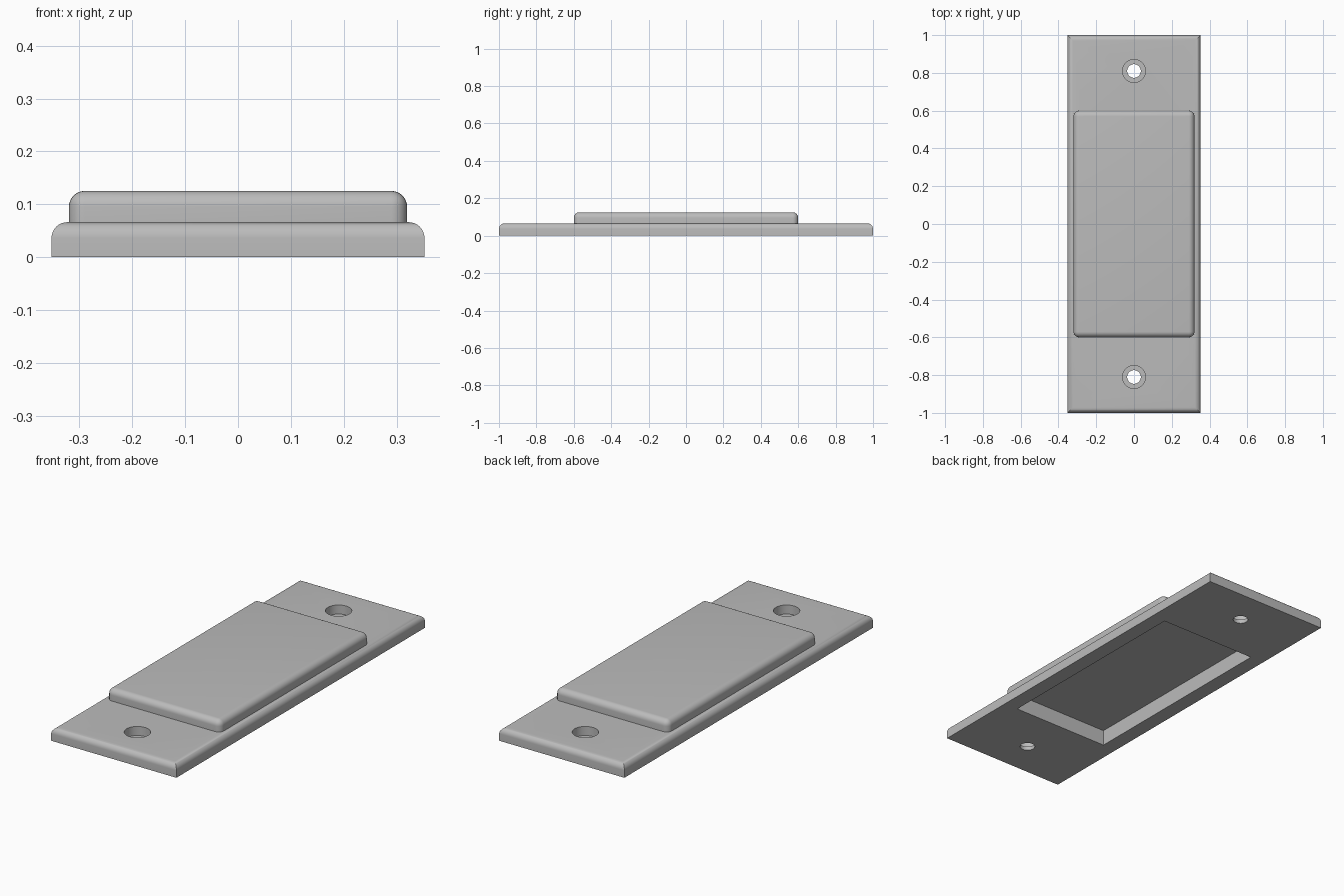
import bpy
import bmesh
from mathutils import Matrix

old = bpy.data.objects.get("Cube")
if old:
    bpy.data.objects.remove(old, do_unlink=True)

grey = bpy.data.materials.new("plain grey")
grey.use_nodes = True
grey.diffuse_color = (0.5, 0.5, 0.5, 1)
grey.node_tree.nodes["Principled BSDF"].inputs["Base Color"].default_value = (0.5, 0.5, 0.5, 1)

BASE_TOP = 0.066
FILLET = 0.03


def add_object(name, bm):
    mesh = bpy.data.meshes.new(name)
    bm.to_mesh(mesh)
    bm.free()
    mesh.materials.append(grey)
    obj = bpy.data.objects.new(name, mesh)
    bpy.context.collection.objects.link(obj)
    return obj


def block(name, width, length, bottom, top, round_top=False, round_corners=False):
    """Box with optional fillets on its top rim and upright corners."""
    bm = bmesh.new()
    place = Matrix.Translation((0, 0, (bottom + top) / 2))
    size = Matrix.Diagonal((width, length, top - bottom, 1))
    bmesh.ops.create_cube(bm, size=1, matrix=place @ size)
    mid = (bottom + top) / 2
    edges = []
    for e in bm.edges:
        above = [v.co.z > mid for v in e.verts]
        if (round_top and all(above)) or (round_corners and any(above) and not all(above)):
            edges.append(e)
    if edges:
        bmesh.ops.bevel(bm, geom=edges, offset=FILLET, segments=8,
                        profile=0.5, affect='EDGES')
    return add_object(name, bm)


def drill(name, radius, y, bottom, top):
    bm = bmesh.new()
    bmesh.ops.create_cone(bm, cap_ends=True, segments=48, radius1=radius, radius2=radius,
                          depth=top - bottom,
                          matrix=Matrix.Translation((0, y, (bottom + top) / 2)))
    return add_object(name, bm)


def cut(target, cutter):
    mod = target.modifiers.new(cutter.name, 'BOOLEAN')
    mod.operation = 'DIFFERENCE'
    mod.solver = 'EXACT'
    mod.object = cutter
    bpy.context.view_layer.objects.active = target
    bpy.ops.object.modifier_apply(modifier=mod.name)


# Mounting plate and raised cover
plate = block("base_plate", 0.706, 2.0, 0, BASE_TOP, round_top=True)
cover = block("raised_cover", 0.64, 1.2, BASE_TOP, 0.125, round_top=True, round_corners=True)

# Hollow underside
pocket = block("pocket_cutter", 0.55, 1.12, -0.1, 0.081)
cutters = [pocket]
cut(plate, pocket)
cut(cover, pocket)

# Stepped screw holes at both ends
for side, y in (("front", -0.81), ("back", 0.81)):
    for part, radius, bottom in (("hole", 0.036, -0.1), ("recess", 0.061, 0.02)):
        tool = drill(f"{side}_{part}_cutter", radius, y, bottom, 0.2)
        cut(plate, tool)
        cutters.append(tool)

for tool in cutters:
    bpy.data.objects.remove(tool, do_unlink=True)

# Smooth fillets and hole walls, crisp edges elsewhere
bpy.ops.object.select_all(action='DESELECT')
for obj in (plate, cover):
    obj.select_set(True)
bpy.context.view_layer.objects.active = plate
bpy.ops.object.shade_smooth_by_angle(angle=0.6)
